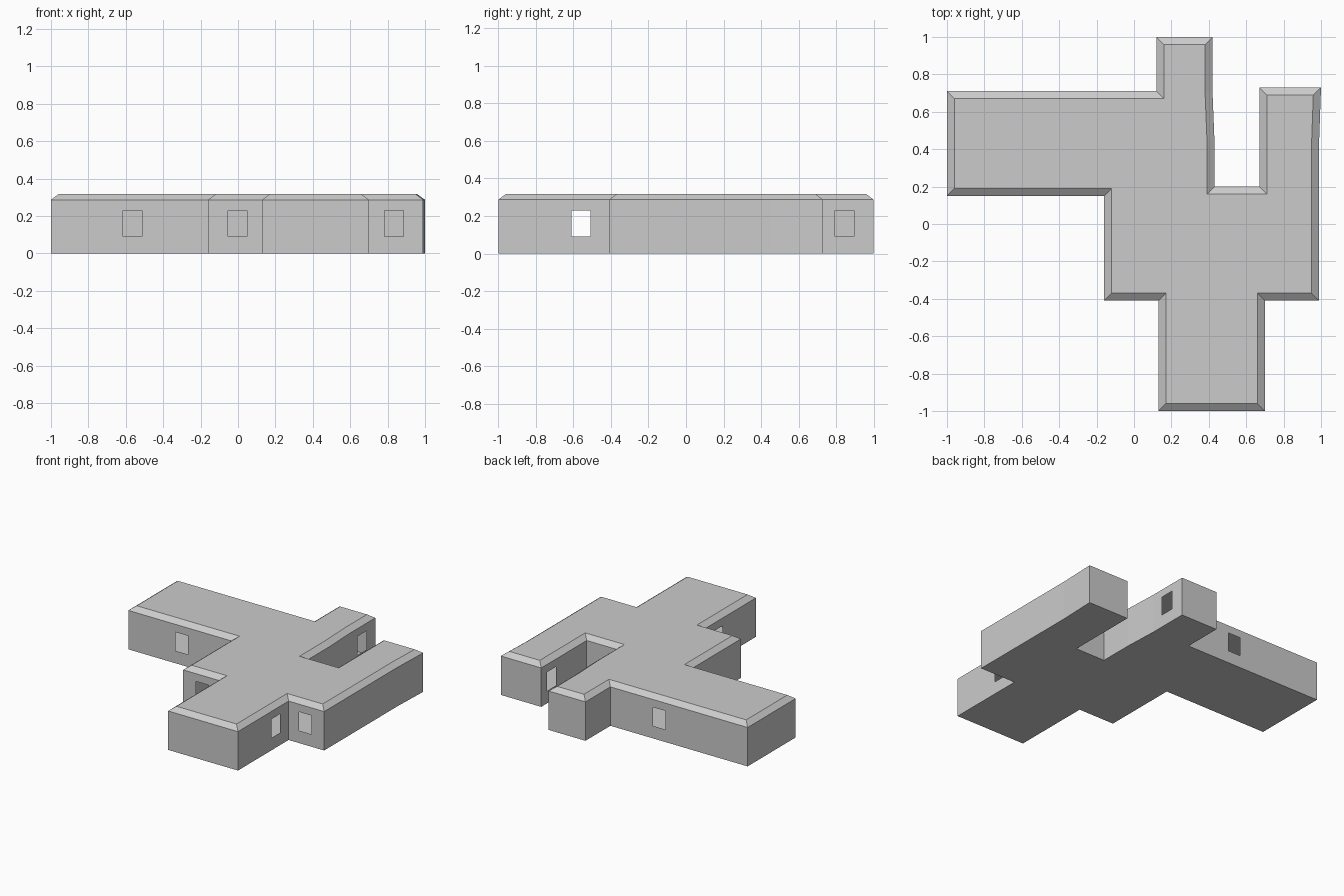
import bpy, bmesh
from mathutils import Vector

if "Cube" in bpy.data.objects:
    bpy.data.objects.remove(bpy.data.objects["Cube"])

WALL_H, ROOF_RISE, CHAMFER = 0.287, 0.03, 0.04
SILL, LINTEL, WIN_W = 0.092, 0.23, 0.102

# Footprint, counter-clockwise from the left wing's front corner
outline = [(-1, .15), (-.16, .15), (-.16, -.41), (.13, -.41), (.13, -1),
           (.70, -1), (.70, -.41), (.99, -.41), (.99, .45), (1, .73),
           (.67, .73), (.67, .20), (.43, .20), (.43, .45), (.42, .70),
           (.42, 1), (.12, 1), (.12, .71), (-1, .71)]

# Window centre on the wall that starts at each outline corner
windows = {0: (-.565, .15), 2: (-.003, -.41), 3: (.13, -.56), 5: (.70, -.56),
           6: (.835, -.41), 10: (.67, .61), 14: (.42, .845), 17: (-.28, .71)}


def finish(bm, name):
    mesh = bpy.data.meshes.new(name)
    bm.to_mesh(mesh)
    bm.free()
    obj = bpy.data.objects.new(name, mesh)
    bpy.context.collection.objects.link(obj)
    return obj


def slab(bm, z):
    return bm.faces.new([bm.verts.new((x, y, z)) for x, y in outline])


def rectangle(bm, a, b, z0, z1):
    return [bm.verts.new((p.x, p.y, z)) for p, z in ((a, z0), (b, z0), (b, z1), (a, z1))]


# Walls, with open window holes framed by four faces
bm = bmesh.new()
for i, start in enumerate(outline):
    a, b = Vector(start), Vector(outline[(i + 1) % len(outline)])
    outer = rectangle(bm, a, b, 0, WALL_H)
    if i in windows:
        along = (b - a).normalized()
        centre = a + along * (Vector(windows[i]) - a).dot(along)
        half = along * WIN_W / 2
        inner = rectangle(bm, centre - half, centre + half, SILL, LINTEL)
        for k in range(4):
            n = (k + 1) % 4
            bm.faces.new((outer[k], outer[n], inner[n], inner[k]))
    else:
        bm.faces.new(outer)
bmesh.ops.remove_doubles(bm, verts=bm.verts, dist=1e-4)
finish(bm, "walls")

# Floor, facing down
bm = bmesh.new()
slab(bm, 0).normal_flip()
finish(bm, "floor")

# Flat roof with a sloped, mitred rim
bm = bmesh.new()
top = slab(bm, WALL_H)
bm.normal_update()
bmesh.ops.inset_region(bm, faces=[top], thickness=CHAMFER, depth=ROOF_RISE,
                       use_boundary=True, use_even_offset=True)
for v in top.verts:
    v.co.z = WALL_H + ROOF_RISE
finish(bm, "roof")
